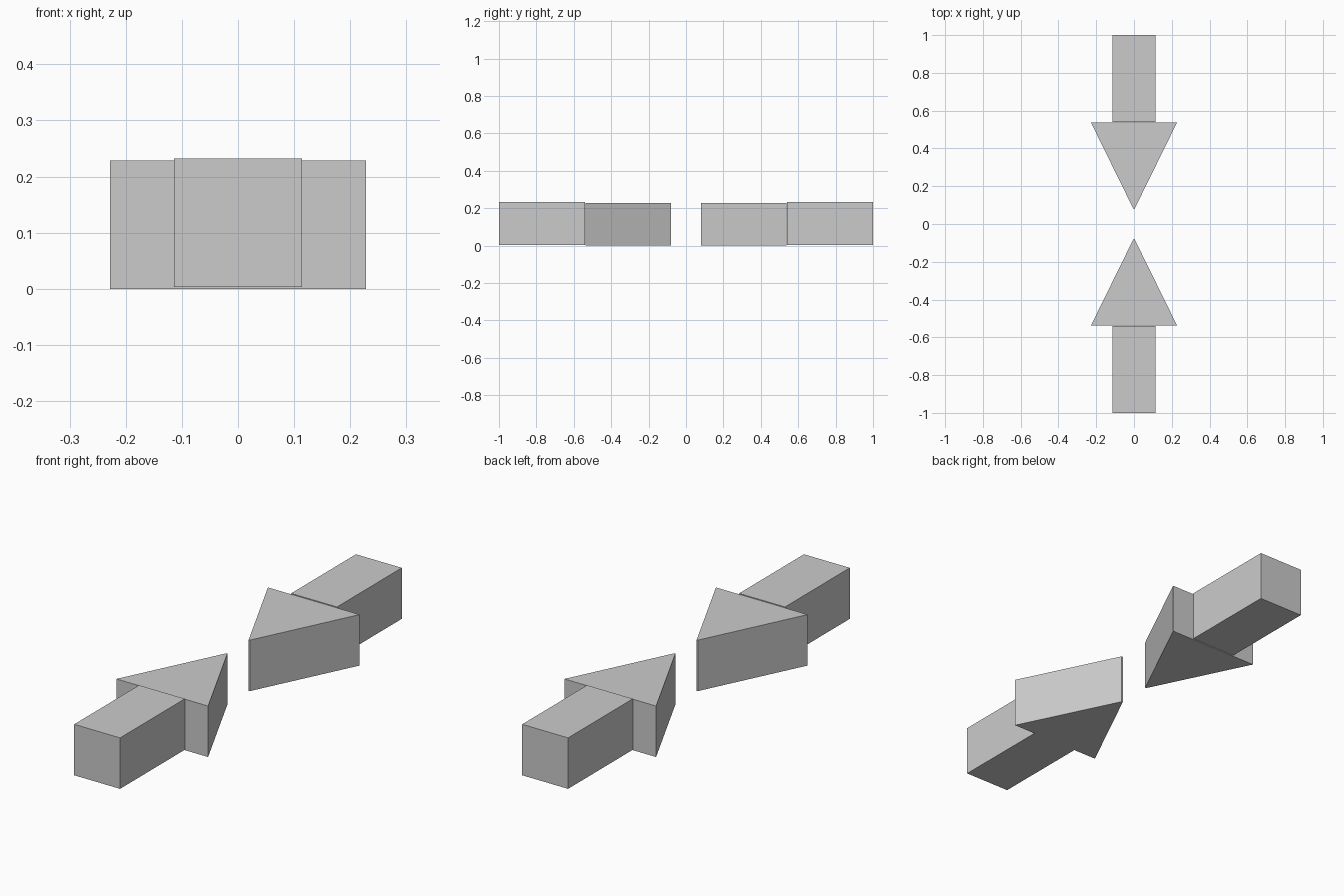
import bpy
import bmesh
from math import pi
from mathutils import Matrix

if "Cube" in bpy.data.objects:
    bpy.data.objects.remove(bpy.data.objects["Cube"])


def prism(name, outline, z0, z1, angle):
    """Extrude a flat outline from z0 to z1, turned about the z axis."""
    bm = bmesh.new()
    face = bm.faces.new([bm.verts.new((x, y, z0)) for x, y in outline])
    top = bmesh.ops.extrude_face_region(bm, geom=[face])["geom"]
    verts = [v for v in top if isinstance(v, bmesh.types.BMVert)]
    bmesh.ops.translate(bm, verts=verts, vec=(0, 0, z1 - z0))
    bmesh.ops.recalc_face_normals(bm, faces=bm.faces[:])
    bm.transform(Matrix.Rotation(angle, 4, 'Z'))
    mesh = bpy.data.meshes.new(name)
    bm.to_mesh(mesh)
    bm.free()
    bpy.context.collection.objects.link(bpy.data.objects.new(name, mesh))


# Outlines of the front arrow, pointing to the centre
SHAFT = [(-0.114, -1.0), (0.114, -1.0), (0.114, -0.54), (-0.114, -0.54)]
HEAD = [(-0.228, -0.538), (0.228, -0.538), (0.003, -0.08), (-0.003, -0.08)]

# Two arrows facing each other; the shaft sits a hair above the head
for side, angle in (("front", 0), ("back", pi)):
    prism(side + "_arrow_shaft", SHAFT, 0.003, 0.232, angle)
    prism(side + "_arrow_head", HEAD, 0.0, 0.229, angle)
